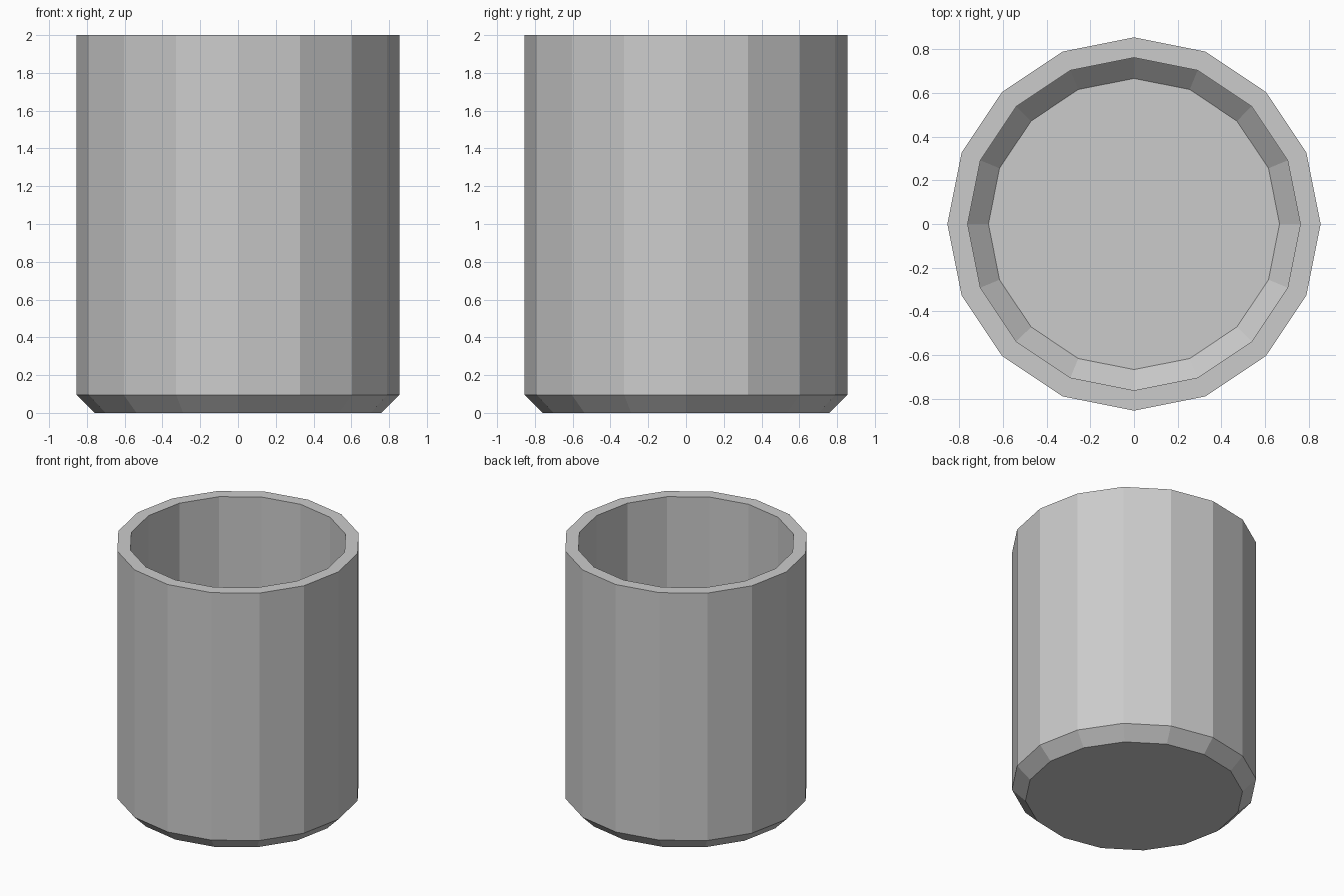
import bpy, bmesh, math

if "Cube" in bpy.data.objects:
    bpy.data.objects.remove(bpy.data.objects["Cube"])

SIDES = 16

# Cup cross-section (radius, height): outside from the base up, over the rim, down inside
profile = [(0.76, 0), (0.855, 0.095), (0.855, 2),
           (0.762, 2), (0.762, 0.19), (0.667, 0.095)]


def ring(bm, radius, z):
    step = 2 * math.pi / SIDES
    return [bm.verts.new((radius * math.cos(i * step), radius * math.sin(i * step), z))
            for i in range(SIDES)]


bm = bmesh.new()
rings = [ring(bm, r, z) for r, z in profile]

# Walls, chamfers and rim
for a, b in zip(rings, rings[1:]):
    for i in range(SIDES):
        j = (i + 1) % SIDES
        bm.faces.new((a[i], a[j], b[j], b[i]))

# Underside and inner floor
bm.faces.new(rings[0][::-1])
bm.faces.new(rings[-1])

mesh = bpy.data.meshes.new("cup")
bm.to_mesh(mesh)
bm.free()
bpy.context.collection.objects.link(bpy.data.objects.new("cup", mesh))
